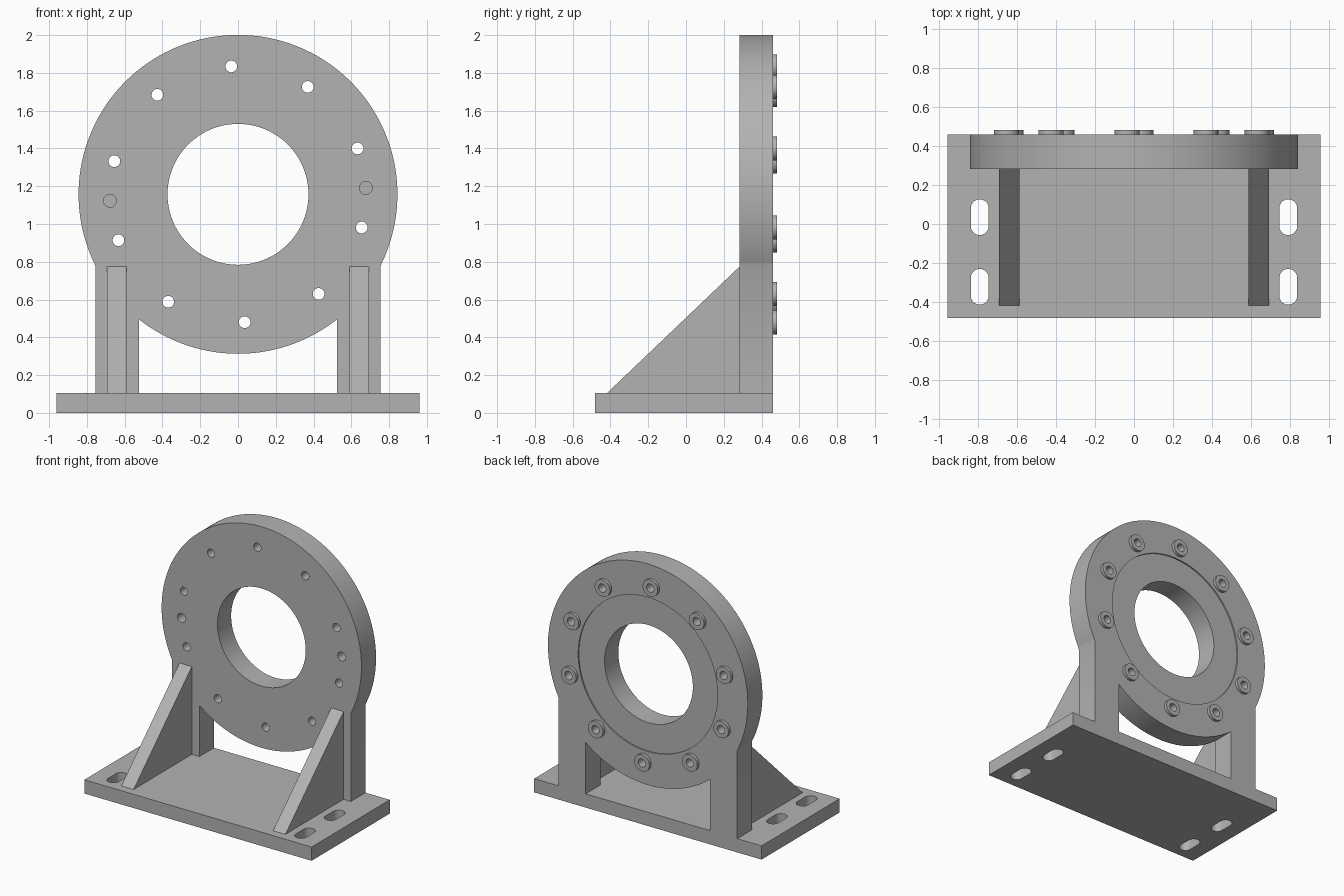
import bpy
import bmesh
from math import sin, cos, asin, pi, radians, sqrt

if "Cube" in bpy.data.objects:
    bpy.data.objects.remove(bpy.data.objects["Cube"], do_unlink=True)

steel = bpy.data.materials.new("plain grey")
steel.use_nodes = True
GREY = (0.45, 0.45, 0.45, 1)
steel.diffuse_color = GREY
steel.node_tree.nodes["Principled BSDF"].inputs["Base Color"].default_value = GREY

# Main dimensions
CZ, R, BORE = 1.157, 0.844, 0.373          # ring centre height, outer and bore radius
FRONT, BACK, TOP = 0.284, 0.46, 0.105      # upright faces, base thickness
LEG_OUT, LEG_IN, BOLT_R = 0.755, 0.525, 0.678


def arc(u, v, r, start, end, n):
    return [(u + r * cos(start + (end - start) * i / n),
             v + r * sin(start + (end - start) * i / n)) for i in range(n + 1)]


def circle(u, v, r, n=48):
    return arc(u, v, r, 0, 2 * pi, n)[:-1]


def prism(name, loops, axis, lo, hi):
    """Extrude closed 2D outlines along an axis from lo to hi."""
    place = {"x": lambda u, v, w: (w, u, v),
             "y": lambda u, v, w: (u, w, v),
             "z": lambda u, v, w: (u, v, w)}[axis]
    bm = bmesh.new()
    for loop in loops:
        low = [bm.verts.new(place(u, v, lo)) for u, v in loop]
        high = [bm.verts.new(place(u, v, hi)) for u, v in loop]
        bm.faces.new(low)
        bm.faces.new(high)
        for i in range(len(loop)):
            j = (i + 1) % len(loop)
            bm.faces.new((low[i], low[j], high[j], high[i]))
    bmesh.ops.recalc_face_normals(bm, faces=bm.faces)
    mesh = bpy.data.meshes.new(name)
    bm.to_mesh(mesh)
    bm.free()
    mesh.materials.append(steel)
    obj = bpy.data.objects.new(name, mesh)
    bpy.context.collection.objects.link(obj)
    return obj


def activate(obj):
    bpy.ops.object.select_all(action="DESELECT")
    obj.select_set(True)
    bpy.context.view_layer.objects.active = obj


def cut(obj, cutter):
    mod = obj.modifiers.new("cut", "BOOLEAN")
    mod.operation, mod.solver, mod.object = "DIFFERENCE", "EXACT", cutter
    activate(obj)
    bpy.ops.object.modifier_apply(modifier=mod.name)


# Base plate with four slotted mounting holes
base = prism("base_plate", [[(-0.96, -0.483), (0.96, -0.483), (0.96, BACK), (-0.96, BACK)]],
             "z", 0, TOP)
slots = [arc(x, y + 0.046, 0.046, 0, pi, 16) + arc(x, y - 0.046, 0.046, pi, 2 * pi, 16)
         for x in (-0.793, 0.793) for y in (0.035, -0.323)]
slot_cutter = prism("slot_cutter", slots, "z", -0.1, 0.3)
cut(base, slot_cutter)

# Upright: round flange standing on two legs
a_out = -asin(sqrt(R * R - LEG_OUT ** 2) / R)
a_in = -asin(sqrt(R * R - LEG_IN ** 2) / R)
outline = ([(LEG_OUT, TOP)] + arc(0, CZ, R, a_out, pi - a_out, 128)
           + [(-LEG_OUT, TOP), (-LEG_IN, TOP)]
           + arc(0, CZ, R, -pi - a_in, a_in, 40) + [(LEG_IN, TOP)])
upright = prism("upright_flange", [outline], "y", FRONT, BACK)

# Shallow recess on the back, central bore, two blind dowel holes on the front
recess_cutter = prism("recess_cutter", [circle(0, CZ, 0.589, 128)], "y", BACK - 0.01, 0.6)
bore_cutter = prism("bore_cutter", [circle(0, CZ, BORE, 96)], "y", 0.1, 0.7)
dowels = [circle(s * BOLT_R * cos(0.05), CZ + s * BOLT_R * sin(0.05), 0.034, 32)
          for s in (-1, 1)]
dowel_cutter = prism("dowel_cutter", dowels, "y", 0.2, FRONT + 0.1)

# Ten bolt holes, each with a washer on the back
spots = [(BOLT_R * cos(radians(93 + 36 * k)), CZ + BOLT_R * sin(radians(93 + 36 * k)))
         for k in range(10)]
washers = prism("bolt_washers", [circle(u, v, 0.064) for u, v in spots], "y", BACK, 0.483)
bolt_cutter = prism("bolt_cutter", [circle(u, v, 0.031, 32) for u, v in spots], "y", 0.1, 0.8)

for cutter in (recess_cutter, bore_cutter, dowel_cutter, bolt_cutter):
    cut(upright, cutter)
cut(washers, bolt_cutter)

# Triangular gussets bracing the legs
gussets = [prism(side + "_gusset", [[(-0.418, TOP), (FRONT, TOP), (FRONT, 0.775)]],
                 "x", x - 0.052, x + 0.052)
           for side, x in (("right", -0.641), ("left", 0.641))]

for cutter in (slot_cutter, recess_cutter, bore_cutter, dowel_cutter, bolt_cutter):
    bpy.data.objects.remove(cutter, do_unlink=True)

for obj in [base, upright, washers] + gussets:
    activate(obj)
    bpy.ops.object.shade_smooth_by_angle(angle=radians(30))
